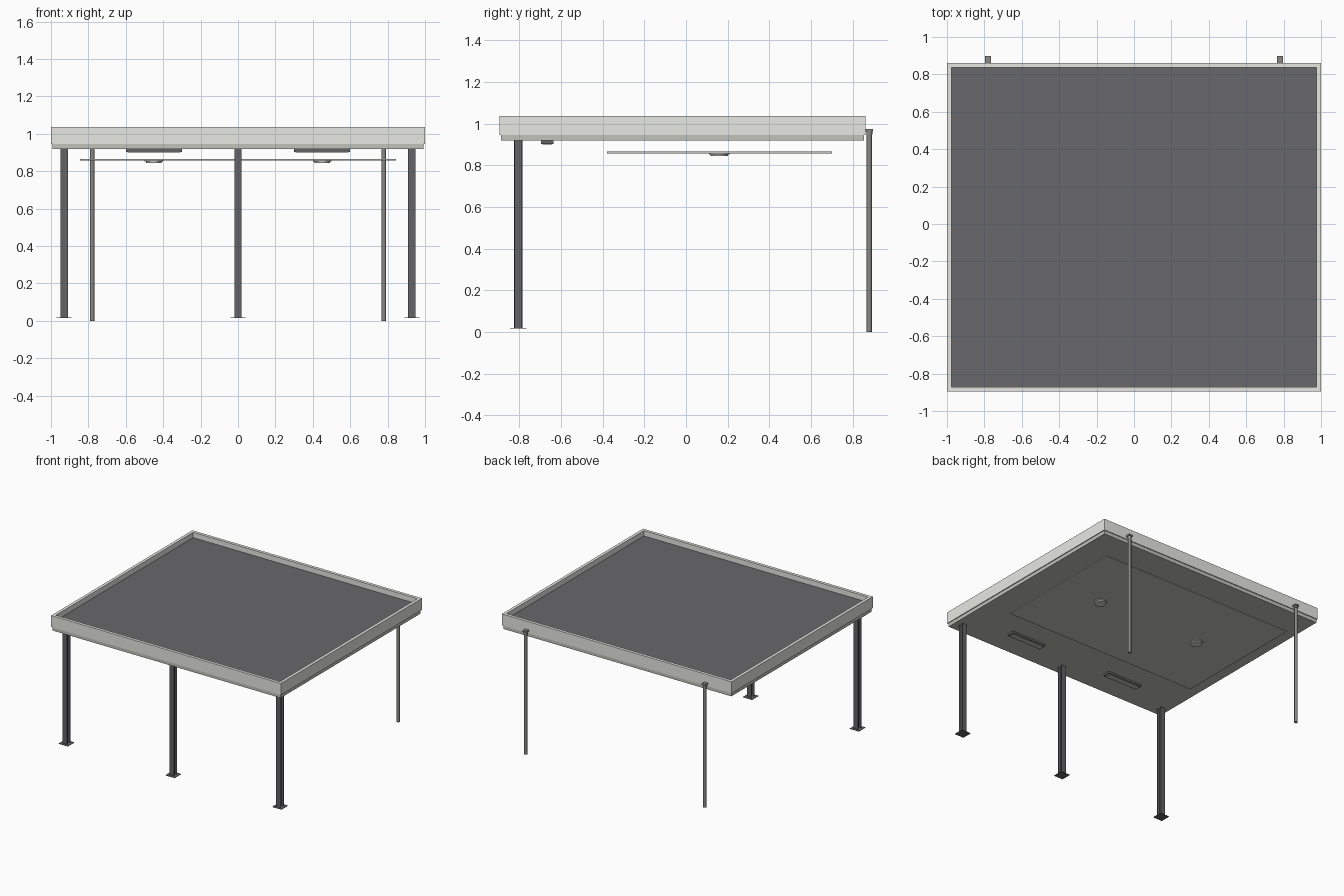
import bpy, bmesh, math

if "Cube" in bpy.data.objects:
    bpy.data.objects.remove(bpy.data.objects["Cube"])


def material(name, r, g, b):
    m = bpy.data.materials.new(name)
    m.diffuse_color = (r, g, b, 1)
    m.use_nodes = True
    m.node_tree.nodes["Principled BSDF"].inputs["Base Color"].default_value = m.diffuse_color
    return m


LIGHT = material("pale_grey_trim", 0.80, 0.80, 0.765)
SOFFIT = material("warm_grey_soffit", 0.545, 0.545, 0.50)
PANEL = material("light_grey_panel", 0.58, 0.58, 0.54)
LAMP = material("lamp_grey", 0.68, 0.68, 0.65)
ROOF = material("dark_grey_roofing", 0.140, 0.140, 0.146)
STEEL = material("charcoal_steel", 0.125, 0.125, 0.133)
PIPE = material("mid_grey_pipe", 0.25, 0.245, 0.225)


def finish(name, bm, mat):
    bmesh.ops.recalc_face_normals(bm, faces=bm.faces)
    me = bpy.data.meshes.new(name)
    bm.to_mesh(me)
    bm.free()
    me.materials.append(mat)
    ob = bpy.data.objects.new(name, me)
    bpy.context.collection.objects.link(ob)
    return ob


def prism(name, outline, z0, z1, mat):
    """Extrude a flat outline from z0 up to z1."""
    bm = bmesh.new()
    face = bm.faces.new([bm.verts.new((x, y, z0)) for x, y in outline])
    up = bmesh.ops.extrude_face_region(bm, geom=[face])["geom"]
    for v in up:
        if isinstance(v, bmesh.types.BMVert):
            v.co.z = z1
    return finish(name, bm, mat)


def box(name, x0, x1, y0, y1, z0, z1, mat):
    return prism(name, [(x0, y0), (x1, y0), (x1, y1), (x0, y1)], z0, z1, mat)


def cone(name, x, y, z0, z1, r0, r1, sides, mat):
    bm = bmesh.new()
    bmesh.ops.create_cone(bm, cap_ends=True, segments=sides, radius1=r0,
                          radius2=r1, depth=z1 - z0)
    bmesh.ops.translate(bm, verts=bm.verts, vec=(x, y, (z0 + z1) / 2))
    ob = finish(name, bm, mat)
    for p in ob.data.polygons:
        p.use_smooth = abs(p.normal.z) < 0.95
    return ob


# Roof slab: fascia with a rim and a sunken roof surface
fascia = box("fascia", -1, 1, -0.895, 0.861, 0.946, 1.037, LIGHT)
fascia.data.materials.append(ROOF)
bm = bmesh.new()
bm.from_mesh(fascia.data)
top = max(bm.faces, key=lambda f: f.calc_center_median().z)
bmesh.ops.inset_region(bm, faces=[top], thickness=0.024, use_even_offset=True)
well = bmesh.ops.extrude_face_region(bm, geom=[top])["geom"]
bmesh.ops.delete(bm, geom=[top], context="FACES_ONLY")
for g in well:
    if isinstance(g, bmesh.types.BMVert):
        g.co.z = 0.995
    elif isinstance(g, bmesh.types.BMFace):
        g.material_index = 1
bmesh.ops.recalc_face_normals(bm, faces=bm.faces)
bm.to_mesh(fascia.data)
bm.free()

# Soffit and the thin panel hung below it
box("soffit", -0.993, 0.993, -0.888, 0.854, 0.918, 0.946, SOFFIT)
box("ceiling_panel", -0.845, 0.845, -0.38, 0.70, 0.857, 0.865, PANEL)

# H-section columns on base plates
w, t = 0.02, 0.004
half = [(w, -w), (w, -w + t), (t / 2, -w + t), (t / 2, w - t), (w, w - t), (w, w)]
section = half + [(-x, y) for x, y in reversed(half)]
for i, cx in enumerate((-0.93, 0, 0.93)):
    cy = -0.805
    prism(f"column_{i}", [(cx + x, cy + y) for x, y in section], 0.018, 0.92, STEEL)
    box(f"base_plate_{i}", cx - 0.04, cx + 0.04, cy - 0.04, cy + 0.04,
        0.016, 0.019, STEEL)

for side, s in (("left", -1), ("right", 1)):
    # Downpipes with a collar and a spout into the rear fascia
    x = 0.78 * s
    cone(f"downpipe_{side}", x, 0.88, 0, 0.95, 0.0125, 0.0125, 16, PIPE)
    cone(f"collar_{side}", x, 0.88, 0.948, 0.963, 0.0145, 0.0145, 16, PIPE)
    box(f"spout_{side}", x - 0.016, x + 0.016, 0.857, 0.897, 0.962, 0.974, PIPE)

    # Round lamps under the panel
    cx = 0.45 * s
    cone(f"lamp_rim_{side}", cx, 0.16, 0.852, 0.858, 0.05, 0.05, 32, LAMP)
    cone(f"lamp_lens_{side}", cx, 0.16, 0.844, 0.852, 0.041, 0.043, 32, LAMP)

    # Long lights under the front of the soffit
    box(f"strip_light_{side}", cx - 0.15, cx + 0.15, -0.695, -0.637, 0.902, 0.919, STEEL)
    box(f"strip_lens_{side}", cx - 0.142, cx + 0.142, -0.688, -0.644,
        0.899, 0.903, SOFFIT)
